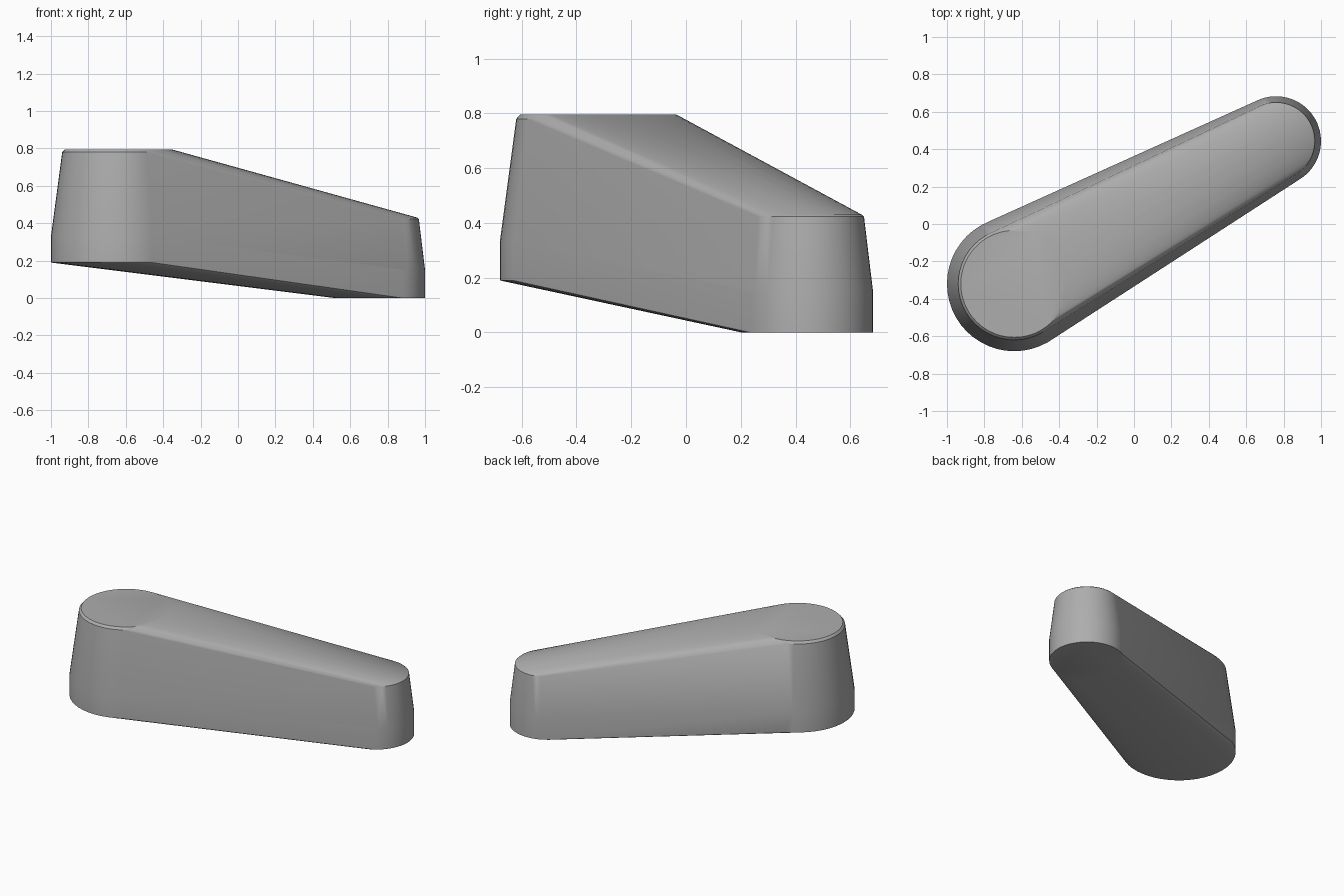
import bpy
import bmesh
from math import cos, sin, tau, radians

cube = bpy.data.objects.get("Cube")
if cube:
    bpy.data.objects.remove(cube, do_unlink=True)

SEGMENTS = 48

# One matte grey for the whole arm
grey = bpy.data.materials.new("mid grey")
grey.use_nodes = True
colour = (0.42, 0.42, 0.42, 1.0)
grey.diffuse_color = colour
grey.node_tree.nodes["Principled BSDF"].inputs["Base Color"].default_value = colour


def add_rings(bm, centre, profile):
    """Stack circles of (radius, height) around a vertical axis."""
    for radius, height in profile:
        for i in range(SEGMENTS):
            a = tau * i / SEGMENTS
            bm.verts.new((centre[0] + radius * cos(a),
                          centre[1] + radius * sin(a), height))


bm = bmesh.new()

# Large raised boss: straight skirt, tapered wall, bevelled rim
add_rings(bm, (-0.64, -0.32),
          [(0.36, 0.19), (0.36, 0.33), (0.30, 0.78), (0.286, 0.795)])

# Small low boss
add_rings(bm, (0.76, 0.443),
          [(0.24, 0.0), (0.24, 0.15), (0.207, 0.423), (0.199, 0.43)])

# Sloping web that joins both bosses
hull = bmesh.ops.convex_hull(bm, input=bm.verts[:], use_existing_faces=False)
bmesh.ops.delete(bm, geom=[v for v in bm.verts if not v.link_faces], context='VERTS')
bmesh.ops.dissolve_limit(bm, angle_limit=radians(0.2),
                         verts=bm.verts[:], edges=bm.edges[:])
bmesh.ops.recalc_face_normals(bm, faces=bm.faces[:])

mesh = bpy.data.meshes.new("lever_arm")
bm.to_mesh(mesh)
bm.free()
mesh.materials.append(grey)
arm = bpy.data.objects.new("lever_arm", mesh)
bpy.context.collection.objects.link(arm)

# Smooth walls with crisp rims
bpy.ops.object.select_all(action='DESELECT')
arm.select_set(True)
bpy.context.view_layer.objects.active = arm
bpy.ops.object.shade_smooth_by_angle(angle=radians(30))
